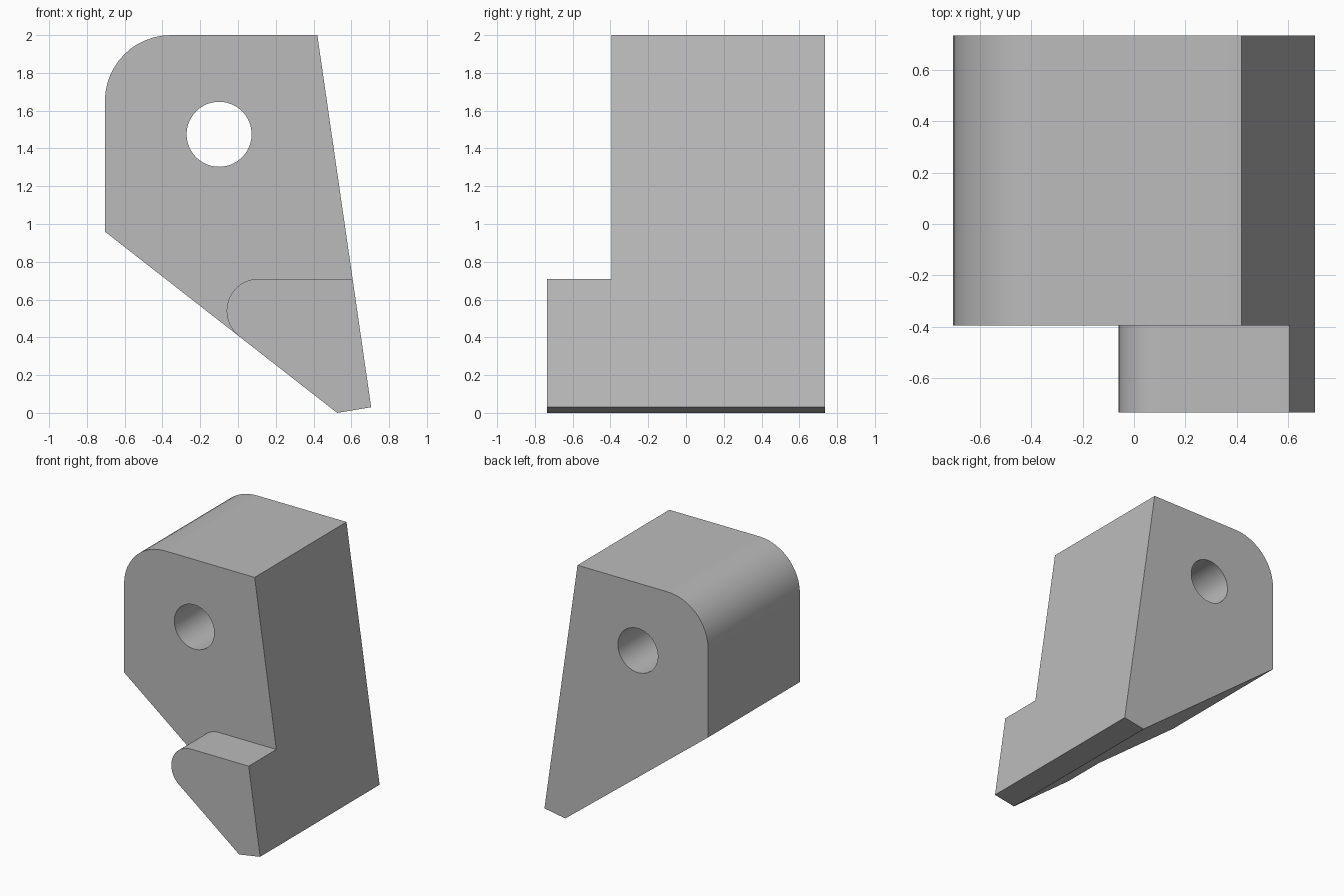
import bpy
import bmesh
from math import sin, cos, pi, radians
from mathutils import Vector
from mathutils.geometry import intersect_point_line

cube = bpy.data.objects.get("Cube")
if cube:
    bpy.data.objects.remove(cube, do_unlink=True)

BACK, STEP, FRONT = 0.735, -0.395, -0.735

grey = bpy.data.materials.new("plain grey")
grey.use_nodes = True
colour = (0.5, 0.5, 0.5, 1)
grey.diffuse_color = colour
grey.node_tree.nodes["Principled BSDF"].inputs["Base Color"].default_value = colour


def arc(cx, cz, r, start, end, steps):
    angles = [radians(start + (end - start) * i / steps) for i in range(steps + 1)]
    return [Vector((cx + r * cos(a), cz + r * sin(a))) for a in angles]


# Side outline, in x and z
left_low = Vector((-0.705, 0.96))
tip_low = Vector((0.525, 0))
tip_right = Vector((0.705, 0.03))
top_right = Vector((0.42, 2))
lug_top = 0.71
lug_right = top_right.lerp(tip_right, (2 - lug_top) / (2 - tip_right.y))
lug_arc = arc(0.11, 0.54, 0.17, 90, 232, 24)
foot = intersect_point_line(lug_arc[-1].to_3d(), left_low.to_3d(), tip_low.to_3d())[0]
lug_arc[-1] = foot.to_2d()
upper = [left_low] + arc(-0.355, 1.65, 0.35, 180, 90, 12) + [top_right]
tip = [tip_right, tip_low]

# Block with a thinner lug carried forward at its foot
bm = bmesh.new()


def ring(points, y):
    return [bm.verts.new((p.x, y, p.y)) for p in points]


def bridge(a, b):
    for i in range(len(a)):
        j = (i + 1) % len(a)
        bm.faces.new((a[i], a[j], b[j], b[i]))


outline = upper + [lug_right] + tip + [lug_arc[-1]]
lug_outline = [lug_right] + tip + lug_arc[::-1]
back = ring(outline, BACK)
step = ring(outline, STEP)
bridge(back, step)
bm.faces.new(back)

n = len(upper)
lug_back = step[n:] + ring(lug_arc[-2::-1], STEP)
lug_front = ring(lug_outline, FRONT)
bridge(lug_back, lug_front)
bm.faces.new(lug_front)
bm.faces.new(step[:n + 1] + lug_back[:3:-1] + [step[-1]])

bmesh.ops.recalc_face_normals(bm, faces=bm.faces)
bmesh.ops.dissolve_limit(bm, angle_limit=radians(0.5), verts=bm.verts, edges=bm.edges)
mesh = bpy.data.meshes.new("stepped_block")
bm.to_mesh(mesh)
bm.free()
mesh.materials.append(grey)
block = bpy.data.objects.new("stepped_block", mesh)
bpy.context.collection.objects.link(block)

# Round through-hole
bpy.ops.mesh.primitive_cylinder_add(vertices=64, radius=0.172, depth=3,
                                    location=(-0.1, 0, 1.475), rotation=(pi / 2, 0, 0))
cutter = bpy.context.object
cutter.name = "hole_cutter"
cutter.data.materials.append(grey)
cutter.hide_render = True

bpy.ops.object.select_all(action='DESELECT')
block.select_set(True)
bpy.context.view_layer.objects.active = block
hole = block.modifiers.new("hole", 'BOOLEAN')
hole.operation = 'DIFFERENCE'
hole.solver = 'EXACT'
hole.object = cutter
bpy.ops.object.modifier_apply(modifier=hole.name)
bpy.data.objects.remove(cutter, do_unlink=True)
bpy.ops.object.shade_smooth_by_angle(angle=radians(25))
